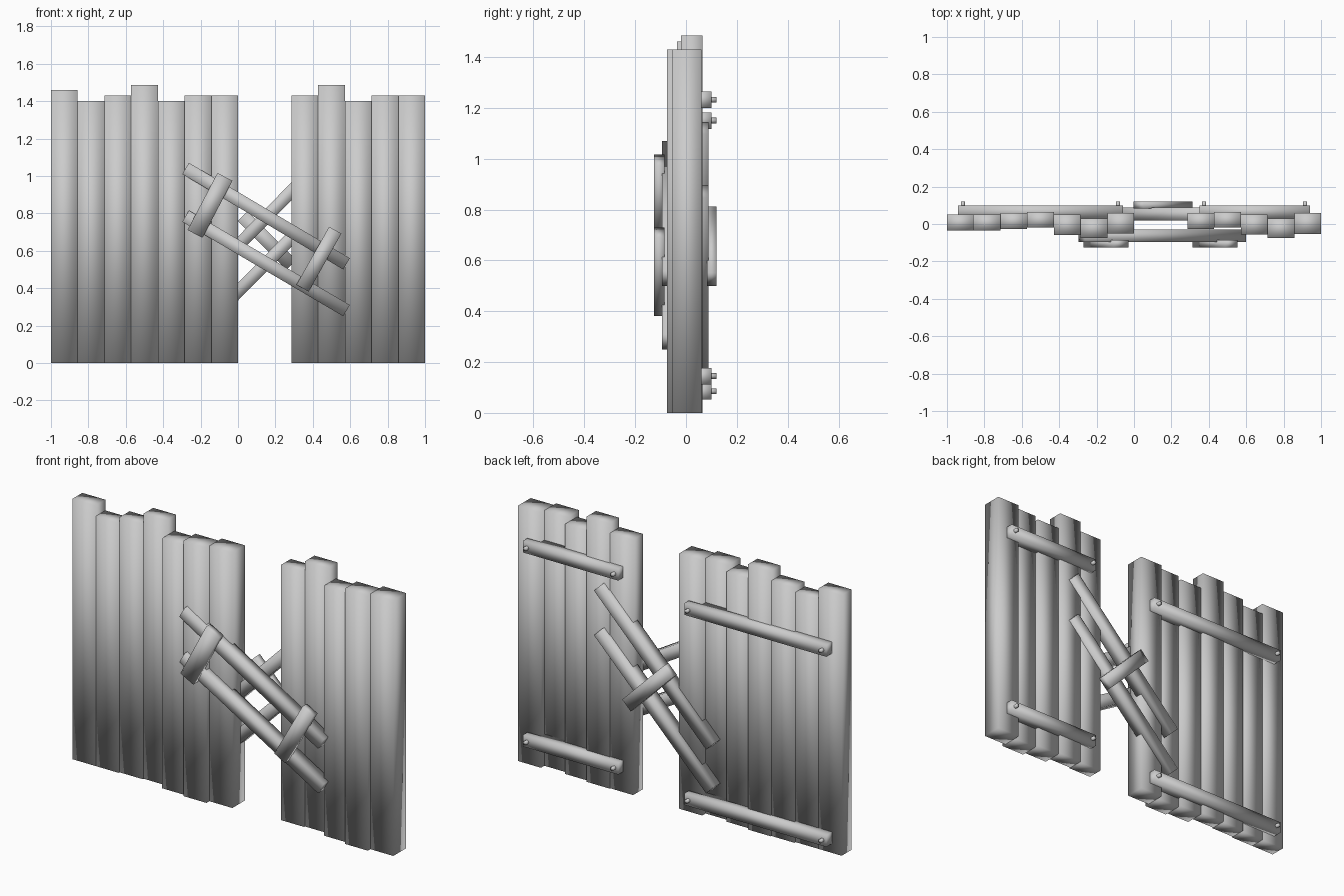
import bpy, math

cube = bpy.data.objects.get("Cube")
if cube:
    bpy.data.objects.remove(cube, do_unlink=True)

# One plain weathered grey
grey = bpy.data.materials.new("plain_grey")
grey.use_nodes = True
colour = (0.6, 0.6, 0.6, 1)
grey.diffuse_color = colour
grey.node_tree.nodes["Principled BSDF"].inputs["Base Color"].default_value = colour


def finish(name):
    obj = bpy.context.object
    obj.name = name
    obj.data.materials.append(grey)
    bpy.ops.object.transform_apply(location=False, rotation=False, scale=True)
    bpy.ops.object.shade_smooth()
    return obj


def box(name, centre, size, tilt=0):
    """Softly shaded timber, turned by tilt in the plane of the fence."""
    bpy.ops.mesh.primitive_cube_add(size=1, location=centre, rotation=(0, tilt, 0))
    bpy.context.object.scale = size
    return finish(name)


def beam(name, start, end, width, front, back):
    """Timber running between two (x, z) points."""
    dx, dz = end[0] - start[0], end[1] - start[1]
    centre = ((start[0] + end[0]) / 2, (front + back) / 2, (start[1] + end[1]) / 2)
    return box(name, centre, (math.hypot(dx, dz), back - front, width), -math.atan2(dz, dx))


def nail(name, x, z):
    bpy.ops.mesh.primitive_cylinder_add(vertices=8, radius=0.011, depth=0.04,
                                        location=(x, 0.1, z), rotation=(math.pi / 2, 0, 0))
    return finish(name)


# Upright planks: height, front y, back y for each
STEP = 1 / 7
panels = {
    "right": (-1.0, [(1.46, -.035, .05), (1.40, -.035, .05), (1.43, -.027, .06),
                     (1.485, -.02, .065), (1.40, -.06, .05), (1.43, -.075, .03),
                     (1.43, -.05, .06)]),
    "left": (2 * STEP, [(1.43, -.027, .06), (1.485, -.02, .065), (1.40, -.055, .05),
                        (1.43, -.075, .03), (1.43, -.053, .06)]),
}
for side, (x0, planks) in panels.items():
    for i, (top, front, back) in enumerate(planks):
        box(f"{side}_plank_{i + 1}", (x0 + (i + .5) * STEP, (front + back) / 2, top / 2),
            (STEP, back - front, top))

# Rear rails, nailed at both ends
for side, x0, x1, heights in (("right", -.94, -.06, (.085, 1.15)),
                              ("left", .35, .94, (.145, 1.232))):
    for level, z in zip(("lower", "upper"), heights):
        beam(f"{side}_{level}_rail", (x0, z), (x1, z), .065, .03, .10)
        for end, x in (("outer", x0 + .025), ("inner", x1 - .025)):
            nail(f"{side}_{level}_{end}_nail", x, z)

# Braces patching the gap at the front
beam("front_upper_brace", (-.28, 1.04), (.58, .53), .07, -.095, -.03)
beam("front_lower_brace", (-.28, .785), (.58, .28), .07, -.095, -.03)
beam("front_right_crosspiece", (-.23, .69), (-.07, .995), .09, -.125, -.085)
beam("front_left_crosspiece", (.345, .40), (.52, .71), .075, -.125, -.085)

# Braces patching the gap at the back
beam("rear_upper_brace", (-.21, .415), (.485, 1.12), .067, .02, .088)
beam("rear_lower_brace", (-.21, .17), (.485, .87), .067, .02, .088)
beam("rear_crosspiece", (.025, .785), (.285, .525), .075, .082, .12)
